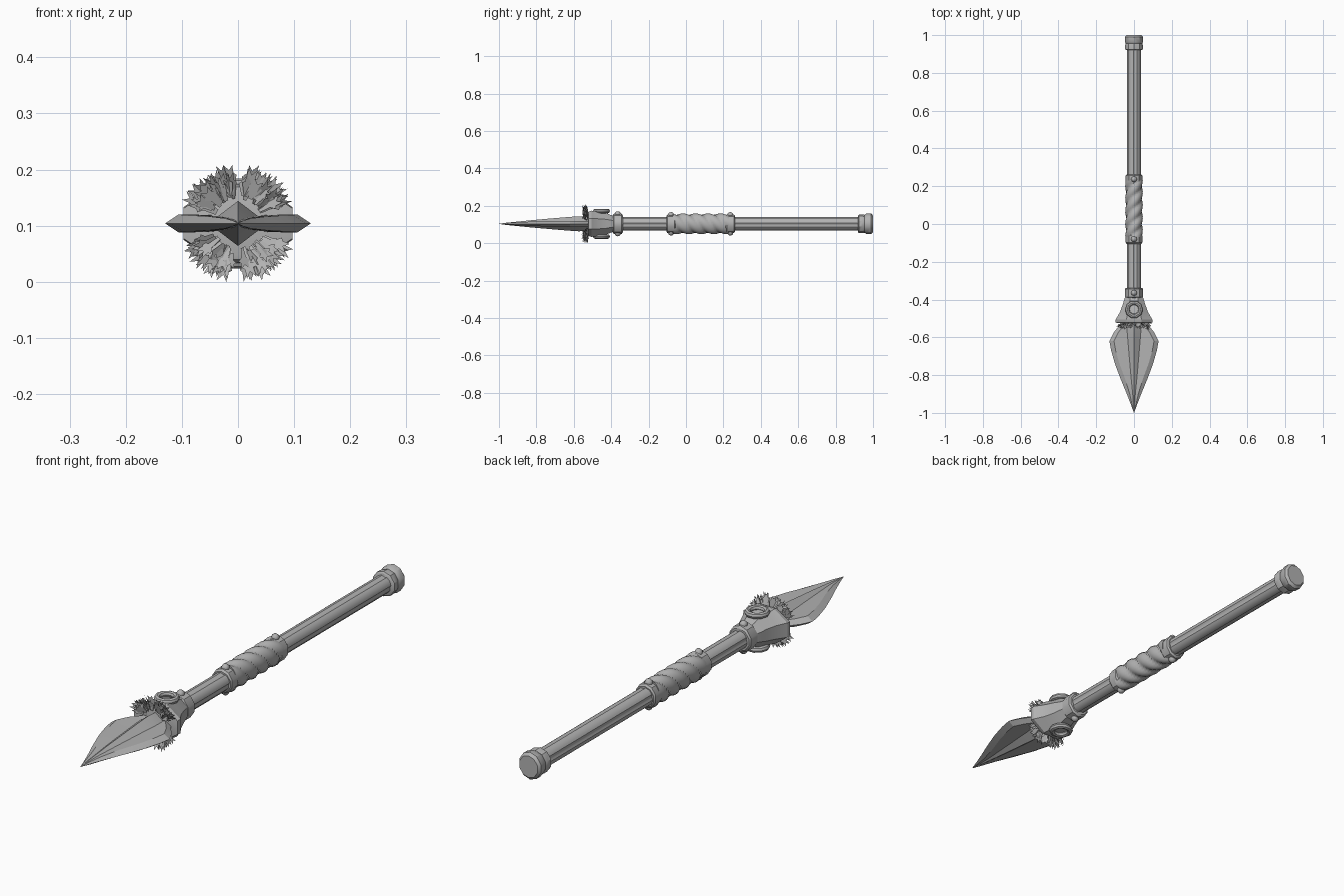
import bpy, bmesh, math, random
from math import sin, cos, pi, radians

if "Cube" in bpy.data.objects:
    bpy.data.objects.remove(bpy.data.objects["Cube"], do_unlink=True)

random.seed(4)
AXIS = 0.104  # height of the spear's centre line

grey = bpy.data.materials.new("plain_grey")
grey.use_nodes = True
grey.diffuse_color = (0.45, 0.45, 0.45, 1)
grey.node_tree.nodes["Principled BSDF"].inputs["Base Color"].default_value = (0.45, 0.45, 0.45, 1)


def finish(obj, name, angle=35):
    obj.name = name
    obj.data.materials.clear()
    obj.data.materials.append(grey)
    bpy.ops.object.select_all(action="DESELECT")
    obj.select_set(True)
    bpy.context.view_layer.objects.active = obj
    bpy.ops.object.shade_smooth_by_angle(angle=radians(angle))
    return obj


def from_bmesh(name, bm, angle=35):
    mesh = bpy.data.meshes.new(name)
    bm.to_mesh(mesh)
    bm.free()
    obj = bpy.data.objects.new(name, mesh)
    bpy.context.collection.objects.link(obj)
    return finish(obj, name, angle)


def loft(name, rings, angle=35):
    """Skin a list of closed rings and cap both ends."""
    bm = bmesh.new()
    loops = [[bm.verts.new(p) for p in ring] for ring in rings]
    n = len(loops[0])
    for a, b in zip(loops, loops[1:]):
        for i in range(n):
            j = (i + 1) % n
            bm.faces.new((a[i], a[j], b[j], b[i]))
    bm.faces.new(loops[0])
    bm.faces.new(loops[-1])
    bmesh.ops.recalc_face_normals(bm, faces=bm.faces)
    return from_bmesh(name, bm, angle)


def ring(y, rx, rz, n=8, shape=lambda a: 1):
    """Ring around the axis with a flat side facing up."""
    pts = []
    for i in range(n):
        a = 2 * pi * (i + 0.5) / n
        pts.append((rx * shape(a) * cos(a), y, AXIS + rz * shape(a) * sin(a)))
    return pts


def turned(name, profile, n=8, angle=35):
    return loft(name, [ring(y, rx, rz, n) for y, rx, rz in profile], angle)


# Shaft with shallow lengthwise grooves
def groove(a):
    return 1 - 0.16 * max(0, cos(4 * a + pi / 4)) ** 6


loft("shaft", [ring(y, 0.036, 0.036, 32, groove) for y in (-0.42, 0.95)], 25)

# Pommel
turned("pommel", [(0.92, 0.04, 0.044), (0.925, 0.05, 0.05), (0.945, 0.05, 0.05),
                  (0.955, 0.046, 0.048), (0.965, 0.05, 0.055),
                  (0.99, 0.05, 0.055), (1.0, 0.042, 0.044)], 10)

# Twisted leather grip
def strap(y):
    return lambda a: 0.8 + 0.24 * abs(sin(1.5 * a + 47 * y)) ** 0.7


loft("twisted_grip", [ring(y, 0.045, 0.053, 24, strap(y))
                      for y in [-0.07 + 0.3 * i / 36 for i in range(37)]], 50)

# Collars with a rivet above and below
for name, y0, y1, r in (("rear_collar", 0.212, 0.262, 0.046),
                        ("front_collar", -0.105, -0.055, 0.046),
                        ("neck_collar", -0.392, -0.338, 0.05)):
    mid = (y0 + y1) / 2
    turned(name, [(y0, r * 0.9, r * 0.9), (y0 + 0.006, r, r * 1.08),
                  (y1 - 0.006, r, r * 1.08), (y1, r * 0.9, r * 0.9)], 10)
    for side, label in ((1, "top"), (-1, "bottom")):
        bpy.ops.mesh.primitive_uv_sphere_add(
            segments=8, ring_count=6, radius=0.016,
            location=(0, mid, AXIS + side * r * 1.02))
        finish(bpy.context.object, f"{name}_{label}_rivet", 60)

# Flared socket
turned("socket", [(-0.385, 0.05, 0.046), (-0.405, 0.058, 0.052), (-0.425, 0.064, 0.062),
                  (-0.465, 0.08, 0.07), (-0.495, 0.098, 0.074), (-0.505, 0.105, 0.076),
                  (-0.522, 0.105, 0.07), (-0.525, 0.09, 0.06)], 8, 30)

# Ring bosses on the socket
for side, label in ((1, "top"), (-1, "bottom")):
    bpy.ops.mesh.primitive_torus_add(
        major_segments=10, minor_segments=8, major_radius=0.036, minor_radius=0.012,
        location=(0, -0.452, AXIS + side * 0.068))
    finish(bpy.context.object, f"{label}_ring_boss", 40)

# Leaf blade with bevelled edges and a central ridge: y, half width, edge, ridge width, ridge height
stations = [(-0.50, 0.055, 0.014, 0.03, 0.034), (-0.54, 0.08, 0.015, 0.036, 0.039),
            (-0.575, 0.108, 0.016, 0.036, 0.04), (-0.62, 0.13, 0.016, 0.032, 0.037),
            (-0.67, 0.121, 0.015, 0.028, 0.033), (-0.74, 0.101, 0.014, 0.022, 0.027),
            (-0.82, 0.071, 0.012, 0.015, 0.02), (-0.90, 0.038, 0.009, 0.007, 0.012),
            (-0.96, 0.015, 0.005, 0.003, 0.006), (-1.0, 0.0006, 0.0004, 0.0002, 0.0005)]
blade_rings = []
for y, w, t, c, h in stations:
    rim = w - min(0.024, w * 0.4)
    upper = [(w, 0), (rim, t), (c, t * 0.8), (0, h), (-c, t * 0.8), (-rim, t)]
    outline = upper + [(-x, -z) for x, z in upper]
    blade_rings.append([(x, y, AXIS + z) for x, z in outline])
loft("blade", blade_rings, 20)

# Ragged fur tufts fanned above and below the blade root
half = [(0.003, 0), (0.005, 0.45), (0.013, 0.62), (0.008, 0.7), (0.009, 1.0)]
tuft_outline = half + [(0, 0.8)] + [(-u, v) for u, v in reversed(half)]


def add_tuft(bm, angle, y, start, length, lean, twist):
    verts = []
    for u, v in tuft_outline:
        r = start + v * length
        across = u * cos(twist)
        x = r * cos(angle) - across * sin(angle)
        z = r * sin(angle) + across * cos(angle)
        depth = y - lean * v * length + u * sin(twist)
        verts.append(bm.verts.new((x, depth, AXIS + max(-AXIS, min(AXIS, z)))))
    bm.faces.new(verts)


for side, label in ((1, "top"), (-1, "bottom")):
    bm = bmesh.new()
    for row, (y, reach) in enumerate(((-0.524, 0.108), (-0.53, 0.1), (-0.537, 0.088))):
        for i in range(9):
            for mirror in (1, -1):
                a = radians(28 + 6.2 * i + random.uniform(-3, 3))
                angle = a if mirror == 1 else pi - a
                start = 0.042 + random.uniform(0, 0.012)
                length = reach - start + random.uniform(-0.008, 0.002)
                add_tuft(bm, side * angle, y, start, length,
                         random.uniform(0.1, 0.45), random.uniform(-0.7, 0.7))
    bmesh.ops.triangulate(bm, faces=bm.faces)
    from_bmesh(f"{label}_fur_tufts", bm, 10)
